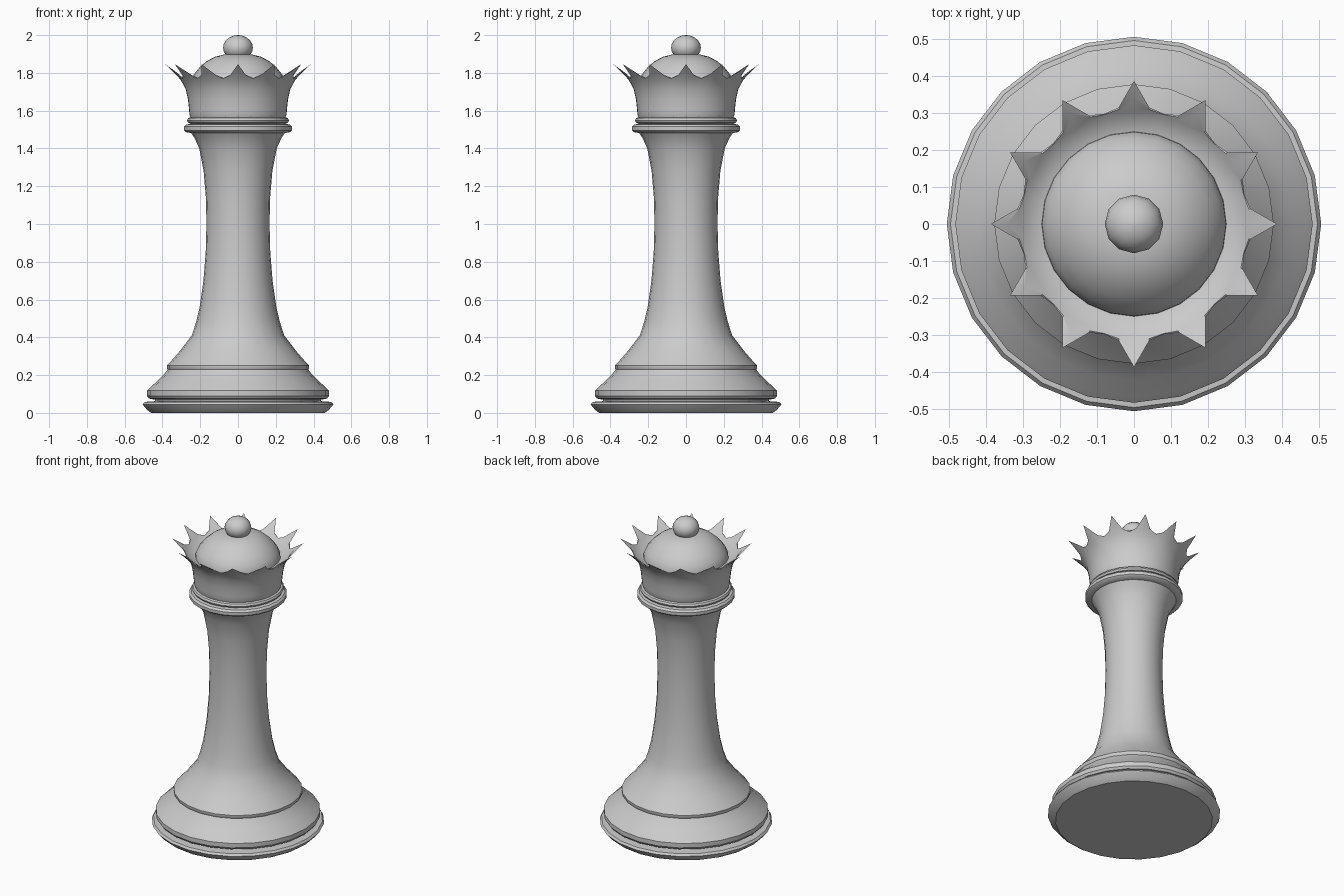
import bpy, bmesh
from math import sin, cos, pi, radians

if "Cube" in bpy.data.objects:
    bpy.data.objects.remove(bpy.data.objects["Cube"], do_unlink=True)

grey = bpy.data.materials.new("stone grey")
grey.use_nodes = True
colour = (0.6, 0.6, 0.6, 1)
grey.diffuse_color = colour
grey.node_tree.nodes["Principled BSDF"].inputs["Base Color"].default_value = colour


def lathe(name, rings, steps, sharp=35):
    """Spin rings about z; a ring is (r, z) or a function of step giving (r, z)."""
    bm = bmesh.new()
    rows = []
    for ring in rings:
        row = []
        for i in range(steps):
            r, z = ring(i) if callable(ring) else ring
            a = 2 * pi * i / steps
            row.append(bm.verts.new((r * cos(a), r * sin(a), z)))
        rows.append(row)
    for low, high in zip(rows, rows[1:]):
        for i in range(steps):
            j = (i + 1) % steps
            bm.faces.new((low[i], low[j], high[j], high[i]))
    bm.faces.new(rows[0][::-1])
    bm.faces.new(rows[-1])
    bmesh.ops.recalc_face_normals(bm, faces=bm.faces)
    mesh = bpy.data.meshes.new(name)
    bm.to_mesh(mesh)
    bm.free()
    mesh.materials.append(grey)
    obj = bpy.data.objects.new(name, mesh)
    bpy.context.collection.objects.link(obj)
    bpy.ops.object.select_all(action="DESELECT")
    obj.select_set(True)
    bpy.context.view_layer.objects.active = obj
    bpy.ops.object.shade_smooth_by_angle(angle=radians(sharp))
    return obj


# Stepped foot: bottom disc, groove, and sloping plinth
lathe("foot", [(.46, 0), (.48, .015), (.505, .045), (.495, .058), (.44, .062),
               (.44, .07), (.472, .076), (.482, .09), (.482, .118), (.465, .135),
               (.42, .175), (.385, .212), (.37, .232)], 24)

# Waisted column with a bead at its foot
lathe("column", [(.37, .225), (.377, .235), (.377, .25), (.36, .268), (.31, .325),
                 (.245, .41), (.222, .48), (.203, .56), (.183, .7), (.171, .85),
                 (.167, 1), (.17, 1.14), (.182, 1.28), (.205, 1.4), (.23, 1.455),
                 (.25, 1.485)], 24)

# Collar and the thin ring above it
lathe("collar", [(.24, 1.48), (.275, 1.486), (.286, 1.496), (.286, 1.515),
                 (.275, 1.527), (.25, 1.53)], 24)
lathe("neck_ring", [(.25, 1.53), (.265, 1.537), (.27, 1.548), (.264, 1.56),
                    (.25, 1.566)], 24)


# Crown: the rim runs tip, shoulder, valley, shoulder round twelve spikes
def spiked(tip, shoulder, valley):
    return lambda i: (tip, shoulder, valley, shoulder)[i % 4]


lathe("crown", [(.25, 1.56), (.257, 1.58), (.259, 1.605), (.265, 1.66), (.277, 1.715),
                spiked((.305, 1.765), (.297, 1.755), (.293, 1.75)),
                spiked((.342, 1.805), (.31, 1.775), (.304, 1.767)),
                spiked((.386, 1.846), (.317, 1.788), (.308, 1.77)),
                spiked((.342, 1.815), (.312, 1.79), (.306, 1.772)),
                (.302, 1.774), (.25, 1.745)], 48, 40)

# Domed cap inside the crown and the ball on top
lathe("cap", [(.25, 1.735), (.248, 1.758), (.235, 1.79), (.205, 1.828), (.165, 1.863),
              (.12, 1.886), (.08, 1.896), (.03, 1.9)], 24)
ball = [(.079 * sin(t * pi / 10), 1.933 - .067 * cos(t * pi / 10)) for t in range(1, 10)]
lathe("finial_ball", [(.004, 1.866)] + ball + [(.004, 2.0)], 12, 45)
